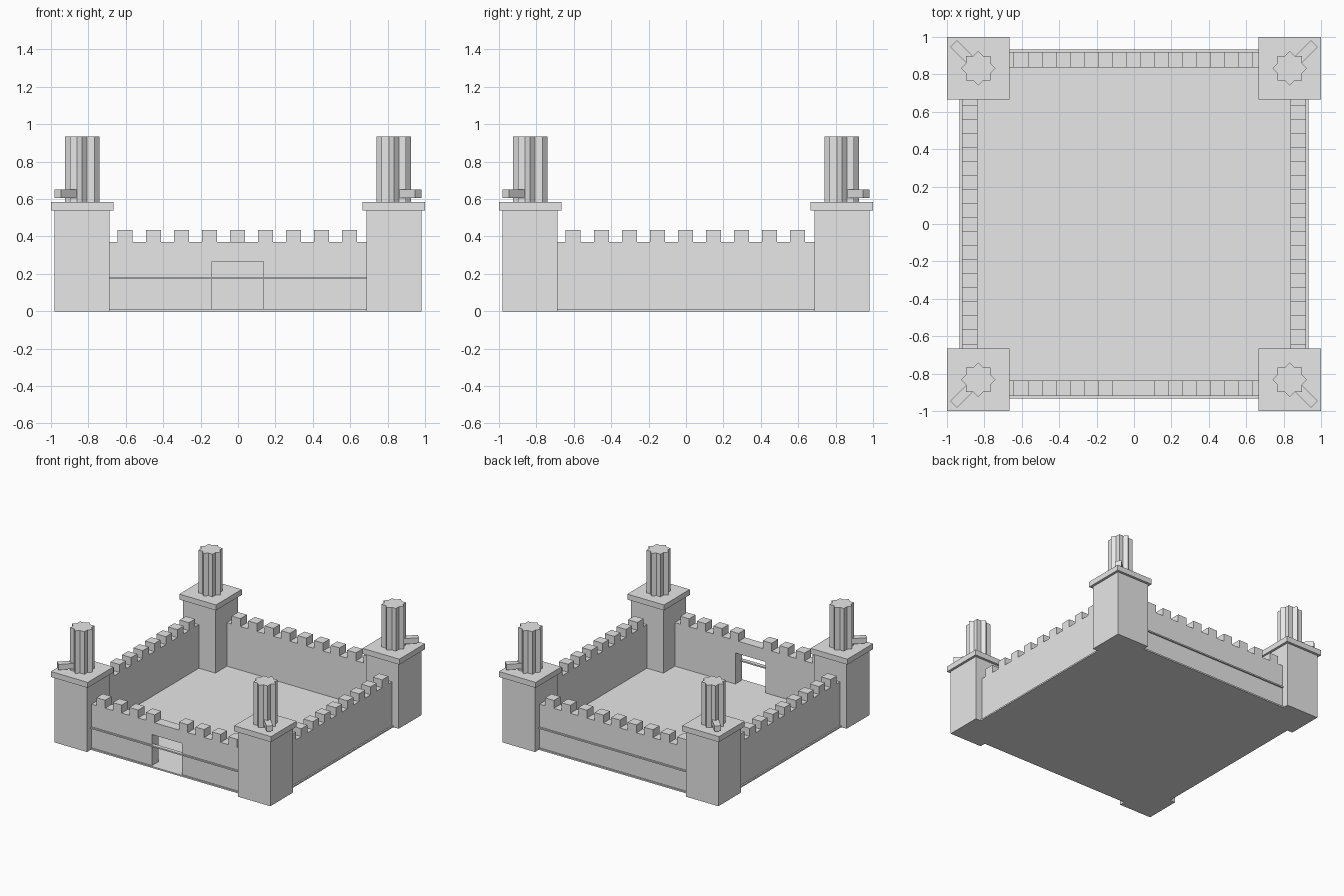
import bpy, bmesh, math
from mathutils import Matrix, Vector

cube = bpy.data.objects.get("Cube")
if cube:
    bpy.data.objects.remove(cube, do_unlink=True)

stone = bpy.data.materials.new("pale grey stone")
stone.use_nodes = True
stone.diffuse_color = (0.8, 0.8, 0.8, 1)
stone.node_tree.nodes["Principled BSDF"].inputs["Base Color"].default_value = (0.8, 0.8, 0.8, 1)


def add_object(name, bm, matrix=Matrix()):
    bmesh.ops.recalc_face_normals(bm, faces=bm.faces)
    mesh = bpy.data.meshes.new(name)
    bm.to_mesh(mesh)
    bm.free()
    mesh.materials.append(stone)
    obj = bpy.data.objects.new(name, mesh)
    obj.matrix_world = matrix
    bpy.context.collection.objects.link(obj)
    return obj


def box(name, low, high, matrix=Matrix()):
    low, high = Vector(low), Vector(high)
    bm = bmesh.new()
    bmesh.ops.create_cube(bm, size=1)
    bmesh.ops.scale(bm, vec=high - low, verts=bm.verts)
    bmesh.ops.translate(bm, vec=(low + high) / 2, verts=bm.verts)
    return add_object(name, bm, matrix)


def prism(name, points, direction, matrix=Matrix()):
    bm = bmesh.new()
    face = bm.faces.new([bm.verts.new(p) for p in points])
    result = bmesh.ops.extrude_face_region(bm, geom=[face])
    moved = [v for v in result["geom"] if isinstance(v, bmesh.types.BMVert)]
    bmesh.ops.translate(bm, vec=direction, verts=moved)
    return add_object(name, bm, matrix)


# Courtyard floor
SLAB = 0.012
box("courtyard_floor", (-0.932, -0.932, 0), (0.932, 0.932, SLAB))

# Crenellated walls, with a gate notch in the front one
WALL_END, WALL_TOP, MERLON_TOP = 0.7, 0.37, 0.435
OUTER, INNER = 0.92, 0.836
GATE_LEFT, GATE_RIGHT, GATE_TOP = -0.138, 0.136, 0.267


def wall(name, matrix, gate=False, shift=-0.003):
    outline = [(-WALL_END, 0), (-WALL_END, WALL_TOP)]
    for i in range(-4, 5):
        if gate and i == 0:
            continue
        middle = i * 0.15 + shift
        a, b = middle - 0.04, middle + 0.04
        outline += [(a, WALL_TOP), (a, MERLON_TOP), (b, MERLON_TOP), (b, WALL_TOP)]
    outline += [(WALL_END, WALL_TOP), (WALL_END, 0)]
    if gate:
        outline += [(GATE_RIGHT, 0), (GATE_RIGHT, GATE_TOP),
                    (GATE_LEFT, GATE_TOP), (GATE_LEFT, 0)]
    prism(name, [(x, -OUTER, z) for x, z in outline], (0, OUTER - INNER, 0), matrix)


def turn(degrees):
    return Matrix.Rotation(math.radians(degrees), 4, "Z")


wall("front_wall", turn(0), gate=True)
wall("back_wall", turn(180), shift=0.003)
wall("left_wall", turn(90))
wall("right_wall", turn(-90), shift=0.003)

# Thin string course along the front and back, crossing the gate
for name, angle in (("front_ledge", 0), ("back_ledge", 180)):
    box(name, (-WALL_END, -0.932, 0.173), (WALL_END, -0.9, 0.184), turn(angle))

# Corner towers
CENTRE = 0.833
TOWER_TOP, CAP_TOP, TURRET_TOP = 0.54, 0.585, 0.935
star = []
for k in range(16):
    radius = 0.092 if k % 2 == 0 else 0.0704
    angle = k * math.pi / 8
    star.append((radius * math.cos(angle), radius * math.sin(angle), CAP_TOP))

for side, sx in (("left", 1), ("right", -1)):
    for end, sy in (("front", -1), ("back", 1)):
        label = end + "_" + side
        place = Matrix.Translation((sx * CENTRE, sy * CENTRE, 0))
        box(label + "_tower", (-0.147, -0.147, 0), (0.147, 0.147, TOWER_TOP), place)
        box(label + "_tower_cap", (-0.167, -0.167, TOWER_TOP), (0.167, 0.167, CAP_TOP), place)
        prism(label + "_turret", star, (0, 0, TURRET_TOP - CAP_TOP), place)
        # Outward beam on the diagonal
        outward = place @ Matrix.Rotation(math.atan2(sy, sx), 4, "Z")
        box(label + "_beam", (0, -0.025, 0.605), (0.185, 0.025, 0.65), outward)
